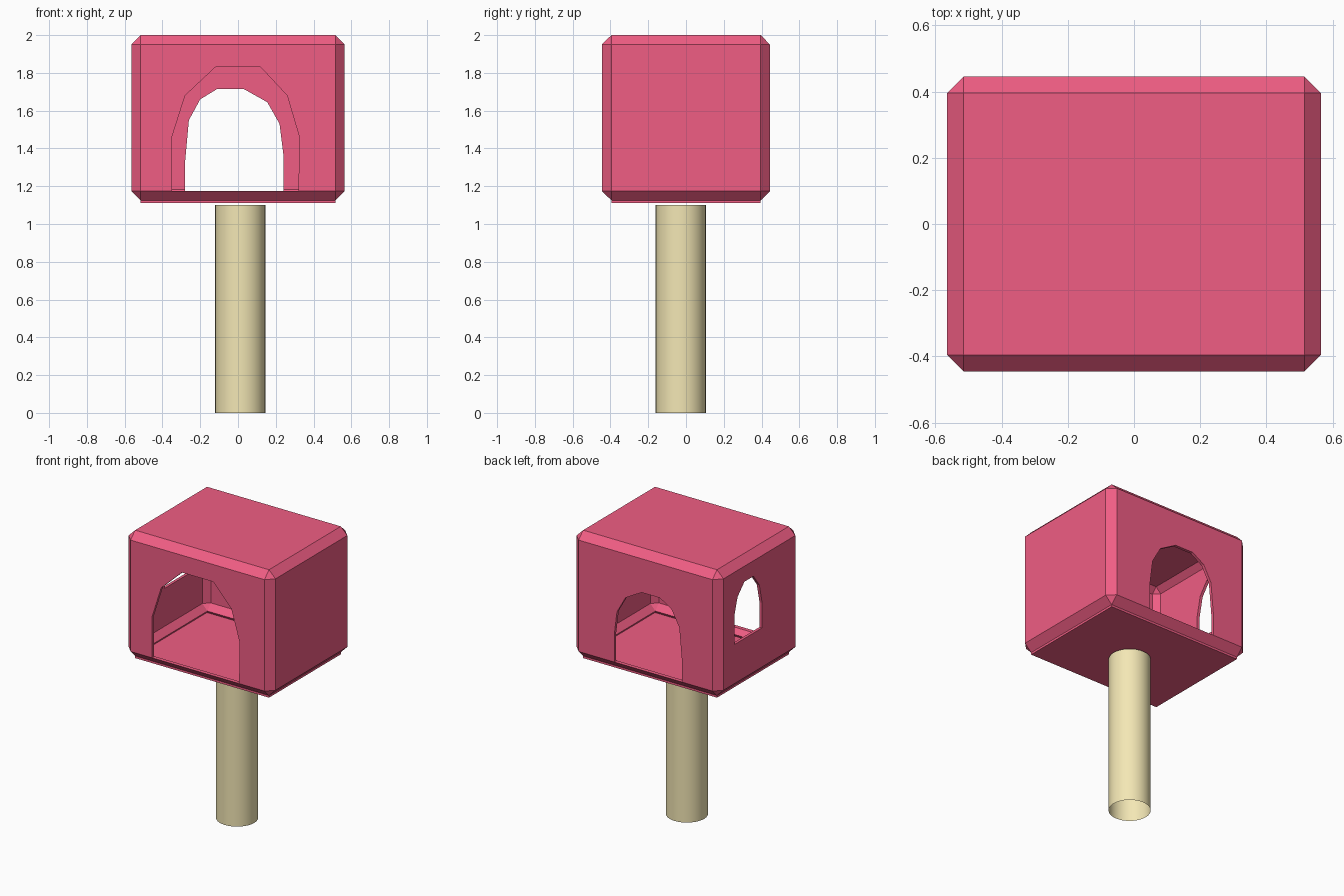
import bpy, bmesh
from mathutils import Vector

if "Cube" in bpy.data.objects:
    bpy.data.objects.remove(bpy.data.objects["Cube"])


def material(name, color):
    m = bpy.data.materials.new(name)
    m.diffuse_color = (*color, 1)
    m.use_nodes = True
    m.node_tree.nodes["Principled BSDF"].inputs["Base Color"].default_value = m.diffuse_color
    return m


def add_object(name, bm, mat=None):
    bmesh.ops.recalc_face_normals(bm, faces=bm.faces)
    me = bpy.data.meshes.new(name)
    bm.to_mesh(me)
    bm.free()
    if mat:
        me.materials.append(mat)
    ob = bpy.data.objects.new(name, me)
    bpy.context.collection.objects.link(ob)
    return ob


def box(size, center):
    bm = bmesh.new()
    bmesh.ops.create_cube(bm, size=1)
    bmesh.ops.scale(bm, vec=size, verts=bm.verts)
    bmesh.ops.translate(bm, vec=center, verts=bm.verts)
    return bm


def cutter(name, points, push):
    bm = bmesh.new()
    face = bm.faces.new([bm.verts.new(p) for p in points])
    new = bmesh.ops.extrude_face_region(bm, geom=[face])["geom"]
    bmesh.ops.translate(bm, vec=push, verts=[g for g in new if isinstance(g, bmesh.types.BMVert)])
    ob = add_object(name, bm)
    ob.hide_render = True
    return ob


pink = material("pink", (0.87, 0.11, 0.23))
cream = material("cream", (0.90, 0.80, 0.46))

# House shell: chamfered box, open below, with thin walls
bm = box((1.13, 0.89, 0.875), (0, 0, 1.5625))
bmesh.ops.bevel(bm, geom=list(bm.edges), offset=0.05, segments=1, affect='EDGES')
bmesh.ops.recalc_face_normals(bm, faces=bm.faces)
bottom = [f for f in bm.faces if f.normal.z < -0.99]
bmesh.ops.delete(bm, geom=bottom, context='FACES')
bm.normal_update()
shell = add_object("house_shell", bm, pink)
# keep walls facing outward before thickening
me = shell.data
if me.polygons[0].normal.dot(me.polygons[0].center - Vector((0, 0, 1.56))) < 0:
    me.flip_normals()
solid = shell.modifiers.new("walls", 'SOLIDIFY')
solid.thickness = 0.02
solid.offset = -1
solid.use_even_offset = True

# Arch outlines as (across, height)
front = [(-.35, 1.175), (-.35, 1.46), (-.28, 1.68), (-.12, 1.83),
         (.12, 1.83), (.26, 1.68), (.325, 1.46), (.32, 1.175)]
back = [(-.28, 1.175), (-.28, 1.33), (-.26, 1.55), (-.20, 1.66), (-.11, 1.715),
        (.03, 1.715), (.155, 1.645), (.22, 1.53), (.24, 1.37), (.24, 1.175)]
side = [(-.03, 1.447), (-.03, 1.62), (.0, 1.755), (.065, 1.842),
        (.165, 1.842), (.24, 1.765), (.275, 1.65), (.275, 1.447)]

# Front door, back door and left window openings
cutters = [
    cutter("front_cutter", [(x, -0.6, z) for x, z in front], (0, 0.3, 0)),
    cutter("back_cutter", [(x, 0.3, z) for x, z in back], (0, 0.3, 0)),
    cutter("window_cutter", [(-0.7, y, z) for y, z in side], (0.3, 0, 0)),
]
for c in cutters:
    b = shell.modifiers.new(c.name, 'BOOLEAN')
    b.operation = 'DIFFERENCE'
    b.solver = 'EXACT'
    b.object = c
bpy.context.view_layer.objects.active = shell
for m in list(shell.modifiers):
    bpy.ops.object.modifier_apply(modifier=m.name)
for c in cutters:
    bpy.data.objects.remove(c)

# Floor panel under the shell
add_object("floor_panel", box((1.03, 0.79, 0.015), (0, 0, 1.1175)), pink)

# Hollow round post
bpy.ops.mesh.primitive_cylinder_add(vertices=32, radius=0.133, depth=1.1,
                                    end_fill_type='NOTHING', location=(0.0125, -0.028, 0.55))
post = bpy.context.object
post.name = "post"
post.data.materials.append(cream)
bpy.ops.object.shade_smooth_by_angle()
